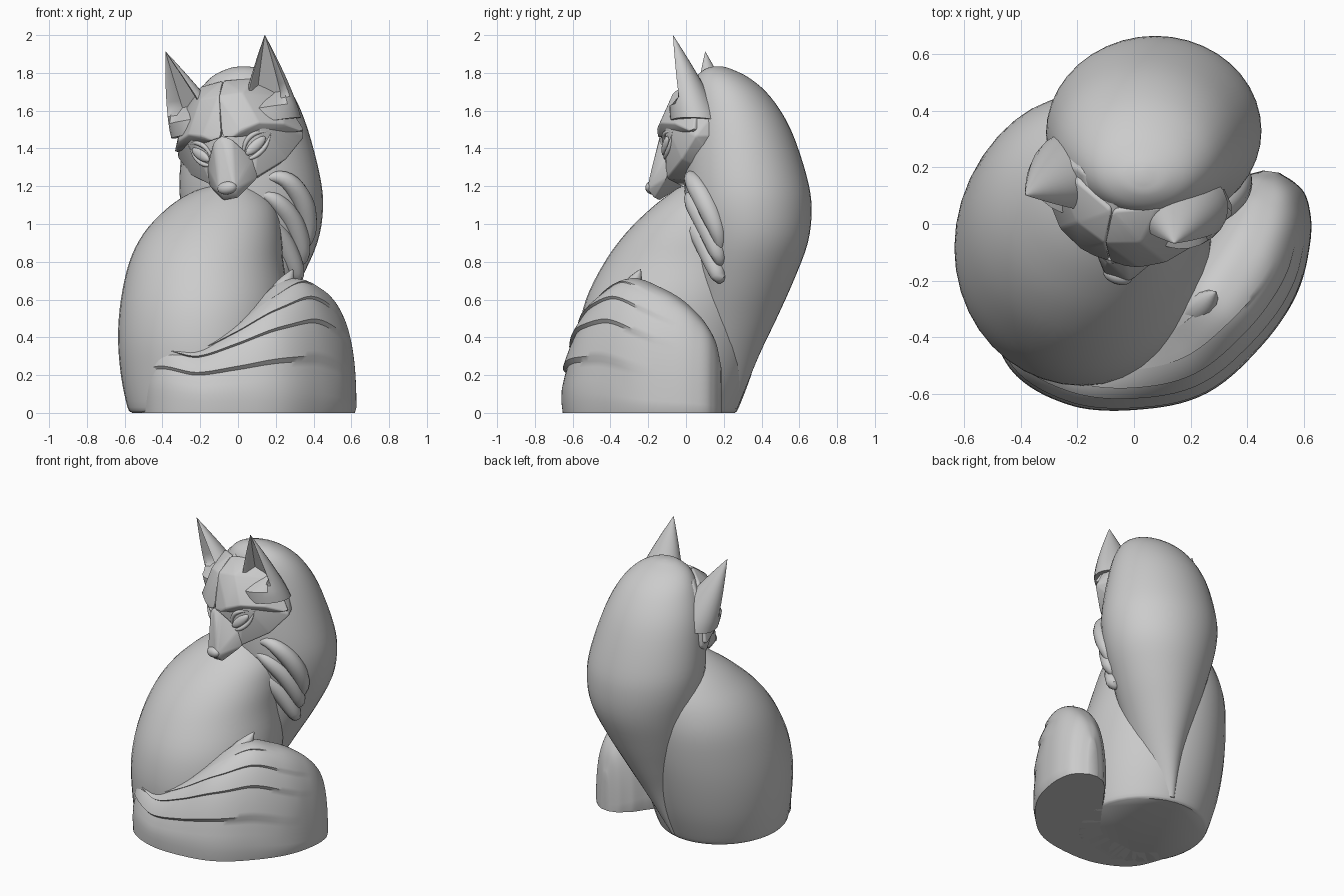
import bpy, bmesh, math
from math import sin, cos, pi
from mathutils import Vector, Matrix
from mathutils.bvhtree import BVHTree

if "Cube" in bpy.data.objects:
    bpy.data.objects.remove(bpy.data.objects["Cube"])

GREY = (0.6, 0.6, 0.6, 1)
clay = bpy.data.materials.new("grey_clay")
clay.diffuse_color = GREY
clay.use_nodes = True
clay.node_tree.nodes["Principled BSDF"].inputs["Base Color"].default_value = GREY


def finish(name, bm, angle=35, matrix=None):
    """Turn a bmesh into a named object with smooth shading up to an angle."""
    if matrix:
        bm.transform(matrix)
    bmesh.ops.recalc_face_normals(bm, faces=bm.faces)
    mesh = bpy.data.meshes.new(name)
    bm.to_mesh(mesh)
    bm.free()
    mesh.materials.append(clay)
    obj = bpy.data.objects.new(name, mesh)
    bpy.context.collection.objects.link(obj)
    bpy.ops.object.select_all(action="DESELECT")
    obj.select_set(True)
    bpy.context.view_layer.objects.active = obj
    bpy.ops.object.shade_smooth_by_angle(angle=math.radians(angle))


def smooth_rows(rows, steps):
    """Catmull-Rom interpolation through rows of numbers."""
    rows = [Vector(r) for r in rows]
    pts = [rows[0] * 2 - rows[1]] + rows + [rows[-1] * 2 - rows[-2]]
    out = []
    for i in range(1, len(pts) - 2):
        a, b, c, d = pts[i - 1:i + 3]
        for k in range(steps):
            t = k / steps
            out.append((b * 2 + (c - a) * t + (a * 2 - b * 5 + c * 4 - d) * t**2
                        + (b * 3 - a - c * 3 + d) * t**3) / 2)
    return out + [rows[-1]]


def loft(rings):
    bm = bmesh.new()
    loops = [[bm.verts.new(p) for p in ring] for ring in rings]
    n = len(loops[0])
    for lo, hi in zip(loops, loops[1:]):
        for i in range(n):
            bm.faces.new((lo[i], lo[(i + 1) % n], hi[(i + 1) % n], hi[i]))
    bm.faces.new(loops[0])
    bm.faces.new(loops[-1])
    return bm


def mass(name, rows, sides=40, steps=4):
    """Stack of ellipses; each row is height, min x, max x, min y, max y."""
    rings = []
    for z, x0, x1, y0, y1 in smooth_rows(rows, steps):
        rings.append([((x0 + x1) / 2 + (x1 - x0) / 2 * cos(2 * pi * i / sides),
                       (y0 + y1) / 2 + (y1 - y0) / 2 * sin(2 * pi * i / sides), z)
                      for i in range(sides)])
    finish(name, loft(rings), 45)


def tube(name, points, radius, matrix=None):
    """Tapered lock or ridge along a path."""
    path = smooth_rows(points, 6)
    rings = []
    for i, p in enumerate(path):
        tan = path[min(i + 1, len(path) - 1)] - path[max(i - 1, 0)]
        q = tan.to_track_quat("Z", "Y")
        r = radius * (0.05 + sin(pi * i / (len(path) - 1)))
        rings.append([p + q @ Vector((r * cos(a * pi / 5), r * sin(a * pi / 5), 0))
                      for a in range(10)])
    finish(name, loft(rings), 50, matrix)


# Haunch and curled-up body
mass("haunch", [
    (0, -.56, .2, -.54, .26), (.03, -.585, .22, -.555, .28), (.2, -.62, .25, -.565, .345),
    (.4, -.635, .27, -.57, .4), (.6, -.62, .27, -.53, .44), (.8, -.575, .24, -.43, .46),
    (.95, -.5, .23, -.32, .45), (1.07, -.39, .21, -.2, .42), (1.15, -.28, .16, -.1, .38),
    (1.2, -.16, .08, -.02, .3), (1.215, -.08, .0, .1, .2)])

# Arched back and neck, tapering down the spine
mass("arched_back", [
    (.02, -.13, -.05, .1, .27), (.3, -.15, .11, .05, .385), (.5, -.18, .22, .04, .48),
    (.7, -.22, .33, .04, .57), (.9, -.26, .42, .03, .645), (1.08, -.3, .45, 0, .665),
    (1.25, -.31, .435, -.01, .64), (1.5, -.28, .37, 0, .555), (1.67, -.22, .3, .02, .45),
    (1.77, -.15, .22, .05, .34), (1.82, -.06, .13, .1, .24), (1.835, .01, .05, .15, .19)])

# Tail wrapped around the front; bands of fur fan out from its tip
stations = smooth_rows([
    (-.47, -.32, .05, .26), (-.36, -.455, .1, .36), (-.2, -.5, .145, .35),
    (-.02, -.495, .165, .46), (.15, -.43, .2, .61), (.28, -.3, .215, .71),
    (.38, -.16, .215, .67), (.44, -.03, .19, .6), (.47, .08, .155, .5),
    (.48, .15, .1, .39), (.485, .185, .03, .25)], 8)
rings = []
PROFILE = 72
for i, (x, y, w, h) in enumerate(stations):
    u = i / (len(stations) - 1)
    a, b = stations[max(i - 1, 0)], stations[min(i + 1, len(stations) - 1)]
    side = Vector((b.y - a.y, a.x - b.x, 0)).normalized()
    fan = .62 + .5 * min(1, u / .65)
    ring = []
    for k in range(PROFILE + 1):
        t = pi * (k / PROFILE) ** fan
        c, s = cos(t), max(0, sin(t))
        out = w * math.copysign(abs(c) ** .75, c) * (.95 if s < .02 else 1)
        band, across = divmod(k / PROFILE * 9.5, 1)
        if .5 < band + across < 5:
            end = .58 + .07 * (band % 3)
            fade = max(0, sin(pi * min(1, u / end))) ** .7
            out += .024 * fade * (.35 - across)
        ring.append(Vector((x, y, h * s ** .8)) + side * out)
    rings.append(ring)
finish("tail", loft(rings), 38)
tube("tail_tuft", [(.1, -.4, .47), (.18, -.34, .58), (.25, -.28, .68), (.29, -.24, .76)], .05)

# Locks of fur on the chest and around the neck
for i in range(3):
    dx, dz = -.05 * i, -.11 * i
    tube("chest_lock_%d" % (i + 1), [
        (.08 + dx * .3, .03, 1.24 + dz * .6), (.24 + dx, .03, 1.24 + dz),
        (.34 + dx, .1, 1.12 + dz), (.37 + dx * .6, .17, .95 + dz),
        (.31 + dx * .5, .18, .8 + dz * .4)], .055)

# Head frame: turned and tilted
head = (Matrix.Translation((.02, .17, 1.41)) @ Matrix.Rotation(math.radians(-18), 4, "Z")
        @ Matrix.Rotation(math.radians(-9), 4, "Y"))


def hull(name, points, bevel, mirror=True):
    """Convex block with softened edges, mirrored when it spans the middle."""
    bm = bmesh.new()
    for x, y, z in points:
        for sx in ((1, -1) if x and mirror else (1,)):
            bm.verts.new((x * sx, y, z))
    bmesh.ops.convex_hull(bm, input=bm.verts)
    loose = [v for v in bm.verts if not v.link_faces]
    bmesh.ops.delete(bm, geom=loose, context="VERTS")
    bmesh.ops.dissolve_limit(bm, angle_limit=.08, verts=bm.verts, edges=bm.edges)
    bmesh.ops.bevel(bm, geom=bm.edges[:], offset=bevel, segments=2, profile=.5,
                    affect="EDGES", clamp_overlap=True)
    tree = BVHTree.FromBMesh(bm)
    finish(name, bm, 45, head)
    return tree


skull = hull("skull", [
    (.09, -.28, .09), (.2, -.235, .1), (0, -.25, .27), (0, -.08, .385), (.15, -.05, .355),
    (.28, -.04, .22), (.32, -.01, .12), (.36, -.01, .0), (.27, -.11, -.11), (.12, -.24, -.19),
    (0, -.28, -.02), (.24, .12, .02), (.2, .12, .25), (0, .1, -.2)], .015)
hull("muzzle", [
    (0, -.325, .07), (.055, -.31, .03), (.045, -.33, -.1), (.045, -.365, -.2),
    (.045, -.37, -.235), (.04, -.325, -.285), (.14, -.23, -.19), (.13, -.24, -.08)], .012)

# Nose pad
bm = bmesh.new()
bmesh.ops.create_uvsphere(bm, u_segments=16, v_segments=10, radius=1,
                          matrix=Matrix.Translation((0, -.358, -.222))
                          @ Matrix.Diagonal((.054, .032, .034, 1)))
finish("nose", bm, 60, head)


def on_face(x, z):
    """Point on the front of the skull."""
    hit = skull.ray_cast(Vector((x, -1, z)), Vector((0, 1, 0)))[0]
    return Vector((x, hit.y if hit else -.2, z))


for label, s in (("left", 1), ("right", -1)):
    # Forehead and brow plate overhanging the eye
    hull(label + "_brow", [(s * x, y, z) for x, y, z in [
        (0, -.32, .05), (.06, -.32, .04), (.11, -.31, .075), (.2, -.265, .095),
        (.3, -.15, .075), (.37, -.02, .02), (.32, -.03, .14), (.27, -.06, .23),
        (.12, -.225, .27), (0, -.265, .27), (0, -.15, .355), (.1, .1, .2),
        (.15, -.09, .345)]], .012, False)

    # Almond eye with lids
    bm = bmesh.new()
    bmesh.ops.create_uvsphere(
        bm, u_segments=16, v_segments=10, radius=1,
        matrix=Matrix.Translation(on_face(s * .155, -.02)) @ Matrix.Rotation(s * .5, 4, "Z")
        @ Matrix.Rotation(-s * .6, 4, "Y") @ Matrix.Diagonal((.07, .018, .028, 1)))
    finish(label + "_eye", bm, 60, head)
    for lid, path in (("upper_lid", [(.075, -.085), (.11, .005), (.165, .045), (.235, .045)]),
                      ("lower_lid", [(.075, -.085), (.14, -.075), (.195, -.03), (.235, .045)])):
        tube(label + "_" + lid, [on_face(s * x, z) for x, z in path], .013, head)

    # Pointed ear, scooped out at the front
    base, tip = Vector((s * .195, -.06, .1)), Vector((s * .28, -.19, .555))
    rings = []
    for j in range(13):
        t = min(j / 12, .995)
        centre, r = base.lerp(tip, t), 1 - t ** 1.25
        scoop = min(1, max(0, (t - .2) / .12))
        ring = []
        for k in range(24):
            x, y = cos(k * pi / 12), sin(k * pi / 12)
            if y < 0 and abs(x) < .8:
                y += scoop * (.3 - y) * min(1, (.8 - abs(x)) / .25)
            p = Vector((.165 * r * x, .14 * r * y, 0))
            ring.append(centre + Matrix.Rotation(s * .25, 3, "Z") @ p)
        rings.append(ring)
    finish(label + "_ear", loft(rings), 40, head)
